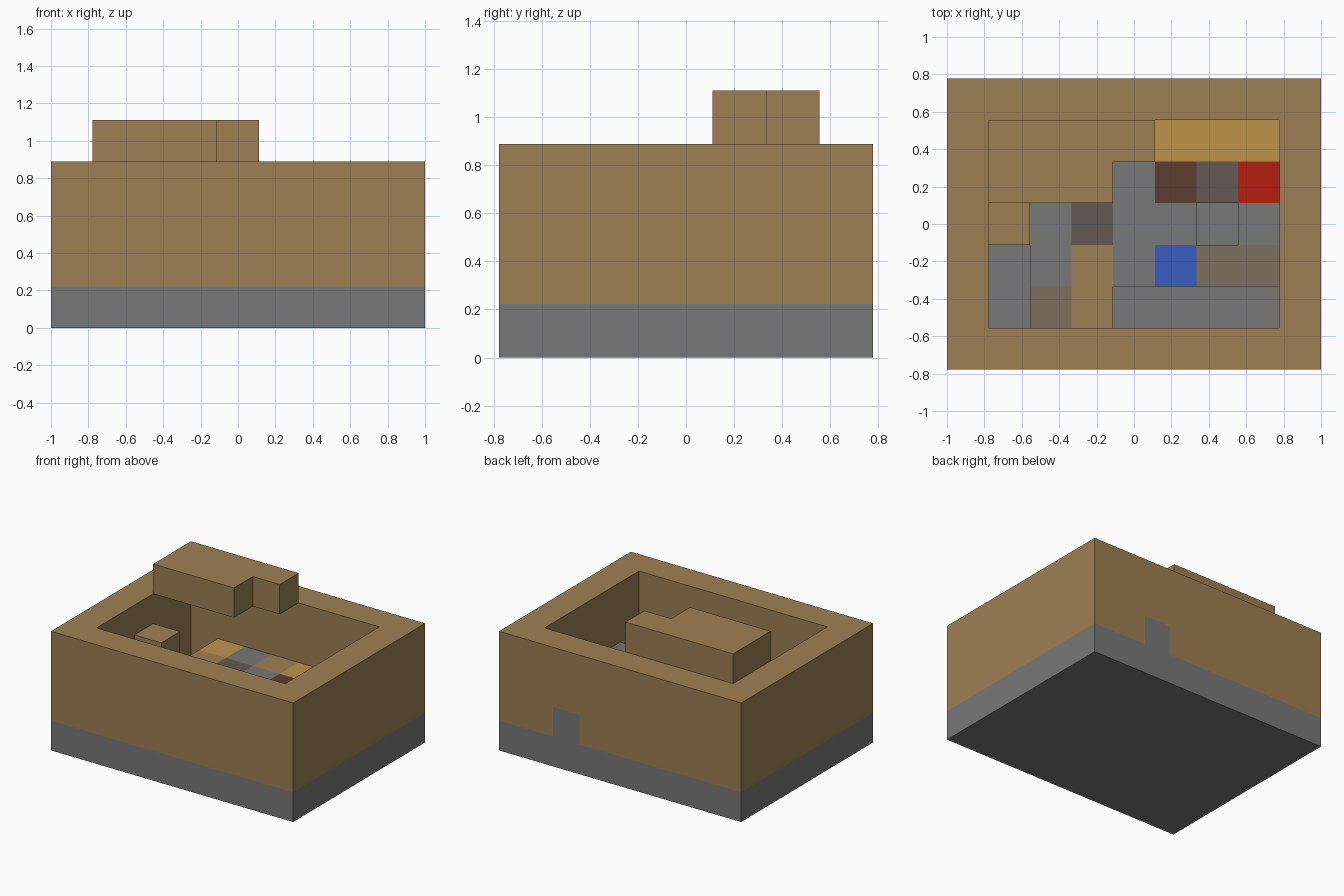
import bpy
import bmesh
from mathutils import Vector

default = bpy.data.objects.get("Cube")
if default:
    bpy.data.objects.remove(default)

U = 2 / 9          # edge of one block
NX, NY = 9, 7      # blocks along x and y


def material(name, rgb):
    linear = [((c / 255 + 0.055) / 1.055) ** 2.4 for c in rgb]
    mat = bpy.data.materials.new(name)
    mat.use_nodes = True
    mat.diffuse_color = (*linear, 1)
    bsdf = mat.node_tree.nodes["Principled BSDF"]
    bsdf.inputs["Base Color"].default_value = (*linear, 1)
    bsdf.inputs["Roughness"].default_value = 0.9
    return mat


STONE = material("stone_grey", (120, 120, 120))
WOOD = material("wood_brown", (157, 128, 83))
GOLD = material("golden_wood", (189, 148, 74))
DARK = material("dark_brown", (92, 61, 46))
ASH = material("ash_grey", (99, 88, 85))
TAUPE = material("taupe", (126, 112, 95))
RED = material("red", (180, 32, 14))
BLUE = material("blue", (56, 92, 194))


def area(x0, x1, y0, y1, z0, z1):
    """Block cells in half-open index ranges."""
    return {(x, y, z) for x in range(x0, x1)
            for y in range(y0, y1) for z in range(z0, z1)}


# Each part is a name, a material and a set of cells
parts = []
parts.append(("stone_foundation", STONE, area(0, NX, 0, NY, 0, 1)))

wall_stone = {(6, 6, 1)}
ring = area(0, NX, 0, NY, 1, 4) - area(1, NX - 1, 1, NY - 1, 1, 4)
parts.append(("wooden_walls", WOOD, ring - wall_stone))
parts.append(("back_wall_stone", STONE, wall_stone))

# Floor plan inside the walls, back row first; a dot is an open pit
plan = [".gswggg",
        ".wasdar",
        "wsass.s",
        ".swsbtt",
        ".tw...."]
tiles = {"s": ("stone_floor", STONE), "w": ("wooden_floor", WOOD),
         "g": ("golden_floor", GOLD), "d": ("dark_floor_block", DARK),
         "a": ("ash_floor", ASH), "t": ("taupe_floor", TAUPE),
         "r": ("red_floor_block", RED), "b": ("blue_floor_block", BLUE)}
for key, (name, mat) in tiles.items():
    cells = {(x + 1, len(plan) - y, 1) for y, row in enumerate(plan)
             for x, c in enumerate(row) if c == key}
    parts.append((name, mat, cells))

# Raised block beside the wall and the floating roof piece
parts.append(("raised_block", WOOD, {(1, 3, 2)}))
parts.append(("roof_piece", WOOD, area(1, 5, 5, 6, 4, 5) | area(1, 4, 4, 5, 4, 5)))

solid = set().union(*(cells for _, _, cells in parts))


def build(name, mat, cells):
    """Make one mesh from the exposed faces of its cells."""
    bm = bmesh.new()
    for cell in cells:
        centre = Vector(cell) + Vector((0.5 - NX / 2, 0.5 - NY / 2, 0.5))
        for axis in range(3):
            for sign in (-1, 1):
                n = Vector((0, 0, 0))
                n[axis] = sign
                if tuple(int(a + b) for a, b in zip(cell, n)) in solid:
                    continue
                s = Vector((0, 0, 0))
                s[(axis + 1) % 3] = 1
                t = n.cross(s)
                corners = [n - s - t, n + s - t, n + s + t, n - s + t]
                bm.faces.new([bm.verts.new((centre + c / 2) * U) for c in corners])
    bmesh.ops.remove_doubles(bm, verts=bm.verts[:], dist=U / 100)
    mesh = bpy.data.meshes.new(name)
    bm.to_mesh(mesh)
    bm.free()
    mesh.materials.append(mat)
    bpy.context.collection.objects.link(bpy.data.objects.new(name, mesh))


for part in parts:
    build(*part)
